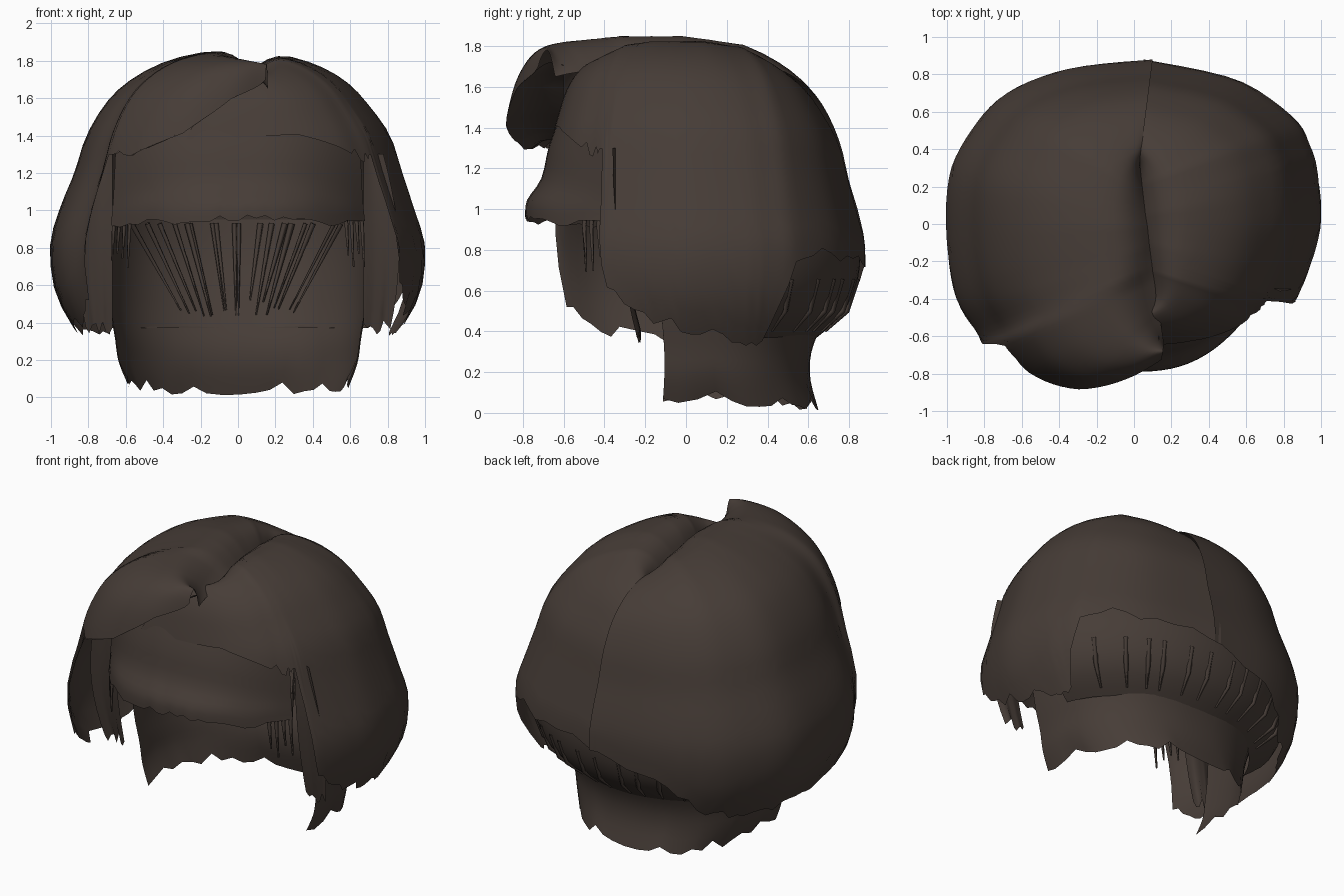
import bpy, bmesh, math, random
from mathutils import Vector

if "Cube" in bpy.data.objects:
    bpy.data.objects.remove(bpy.data.objects["Cube"])

random.seed(4)
mat = bpy.data.materials.new("dark_brown")
mat.diffuse_color = (0.062, 0.046, 0.038, 1)
mat.use_nodes = True
mat.node_tree.nodes["Principled BSDF"].inputs["Base Color"].default_value = mat.diffuse_color


def lin(keys, t):
    """Linear sample of a list of numbers, t in 0..1"""
    s = min(max(t, 0), 1) * (len(keys) - 1)
    i = min(int(s), len(keys) - 2)
    return keys[i] + (keys[i + 1] - keys[i]) * (s - i)


def spline(pts, t):
    """Catmull-Rom sample of a list of points, t in 0..1"""
    n = len(pts) - 1
    s = min(max(t, 0), 1) * n
    i = min(int(s), n - 1)
    k = s - i
    a, b, c, d = [Vector(pts[min(max(j, 0), n)]) for j in (i - 1, i, i + 1, i + 2)]
    return 0.5 * (2 * b + (c - a) * k + (2 * a - 5 * b + 4 * c - d) * k * k
                  + (3 * b - a - 3 * c + d) * k ** 3)


def sheet(name, f, nu, nv):
    """Smooth grid surface from f(u, v)"""
    bm = bmesh.new()
    g = [[bm.verts.new(f(i / nu, j / nv)) for j in range(nv + 1)] for i in range(nu + 1)]
    for i in range(nu):
        for j in range(nv):
            bm.faces.new((g[i][j], g[i + 1][j], g[i + 1][j + 1], g[i][j + 1]))
    bmesh.ops.recalc_face_normals(bm, faces=bm.faces)
    for p in bm.faces:
        p.smooth = True
    me = bpy.data.meshes.new(name)
    bm.to_mesh(me)
    bm.free()
    me.materials.append(mat)
    ob = bpy.data.objects.new(name, me)
    bpy.context.collection.objects.link(ob)


def lobe(name, part, edge, hem, prof, drop, swell, nu=60, nv=24):
    """Hair combed from the part line out to an outline, trimmed at the hem height"""
    jag = [random.uniform(-0.035, 0.035) if i > nu * 0.25 else 0 for i in range(nu + 1)]

    def f(u, v):
        s, e = spline(part, u), spline(edge, u)
        low = lin(hem, u) + jag[round(u * nu)]
        end = 1.0
        for k in range(50, 201):
            p = spline(prof, k / 200)
            if p.y - max(p.y - 0.8, 0) * lin(drop, u) / 1.05 < low:
                end = k / 200
                break
        p = spline(prof, v * end)
        z = p.y - max(p.y - 0.8, 0) * lin(drop, u) / 1.05
        r = max(p.x, 0) ** lin(swell, u)
        return Vector((s.x + (e.x - s.x) * r, s.y + (e.y - s.y) * r, z))
    sheet(name, f, nu, nv)
    return f


# large left half, sweeping forward over the forehead
left = lobe("left_hair",
     [(0.16, -0.64), (0.11, -0.3), (0.07, 0.05), (0.03, 0.33)],
     [(0.14, -0.78), (-0.1, -0.91), (-0.37, -0.95), (-0.62, -0.87), (-0.8, -0.7), (-0.83, -0.6),
      (-0.95, -0.4), (-1, -0.1), (-0.99, 0.25), (-0.87, 0.5), (-0.68, 0.7), (-0.35, 0.83), (0.1, 0.88)],
     [1.7, 1.6, 1.42, 1.32, 1.33, 0.55, 0.4, 0.37, 0.36, 0.36, 0.38, 0.6, 0.75],
     [(0, 1.71), (0.08, 1.81), (0.2, 1.85), (0.42, 1.8), (0.6, 1.7), (0.72, 1.58), (0.82, 1.4),
      (0.88, 1.2), (0.955, 1), (1, 0.8), (0.97, 0.55), (0.86, 0.33)],
     [0.07, 0.03, 0, 0, 0.04, 0.15], [0.72, 0.72, 0.8, 1, 1, 1.05, 1.25])


# curled-in underside of the forward sweep
def underside(u, v):
    a = left(0.02 + 0.29 * u, 1)
    b = Vector((a.x * 0.95 + 0.02, -0.6, a.z + 0.03))
    p = a.lerp(b, v)
    p.z += 0.03 * math.sin(math.pi * v)
    return p


sheet("sweep_underside", underside, 18, 5)

# smaller right half, running on beneath the sweep
lobe("right_hair",
     [(0.1, -0.45), (0.09, -0.25), (0.06, 0.05), (0.03, 0.33)],
     [(-0.4, -0.68), (0.05, -0.72), (0.4, -0.7), (0.64, -0.61), (0.77, -0.5), (0.83, -0.45), (0.87, -0.4),
      (0.95, -0.2), (1, 0.02), (0.98, 0.28), (0.94, 0.42), (0.85, 0.57), (0.55, 0.77), (0.05, 0.88)],
     [1.38, 1.4, 1.41, 1.34, 1.3, 1.3, 0.65, 0.47, 0.42, 0.36, 0.34, 0.8, 0.75, 0.75],
     [(0, 1.71), (0.07, 1.79), (0.2, 1.825), (0.4, 1.77), (0.56, 1.68), (0.68, 1.56), (0.8, 1.4),
      (0.87, 1.2), (0.94, 1), (1, 0.8), (0.97, 0.55), (0.84, 0.33)],
     [0.14, 0.09, 0.02, 0, 0, 0.03, 0.13], [1, 1, 1, 1, 1, 1.05, 1.25])

# rounded back layer tucking in toward the neck
back_prof = [(0.66, 1.45), (0.8, 1.25), (0.92, 1.0), (0.97, 0.8), (0.95, 0.62), (0.87, 0.48), (0.73, 0.37)]


def back(u, v):
    a = math.radians(18 + 144 * u)
    p = spline(back_prof, v)
    return (p.x * math.cos(a), 0.88 * p.x * math.sin(a), p.y)


sheet("back_layer", back, 30, 14)

# neck hair, a U-shaped band open at the front: (half width, depth, height)
nape_prof = [(0.72, 0.82, 0.95), (0.71, 0.79, 0.75), (0.69, 0.7, 0.5), (0.66, 0.62, 0.32),
             (0.64, 0.61, 0.18), (0.59, 0.65, 0.04)]
nape_jag = [random.uniform(-0.03, 0.04) for _ in range(31)]


def nape(u, v):
    a = math.radians(-10 + 200 * u)
    p = spline(nape_prof, v)
    c, s = math.cos(a), math.sin(a)
    z = p.z + (nape_jag[round(u * 30)] + 0.03 * abs(c) ** 4) * v ** 4
    x = p.x * math.copysign(abs(c) ** 0.85, c)
    y = p.y * (abs(s) ** 0.85 if s > 0 else s)
    return (x, y, max(z, 0))


sheet("nape_hair", nape, 30, 16)

# fringe across the forehead: (depth, height), flicking out at the lower edge
fringe_prof = [(0.6, 1.5), (0.67, 1.32), (0.71, 1.15), (0.78, 1.04), (0.79, 0.96)]
fringe_jag = [random.uniform(-0.02, 0.02) for _ in range(29)]


def fringe(u, v):
    x = -0.68 + 1.36 * u
    p = spline(fringe_prof, v)
    k = abs(x / 0.68)
    y = -p.x + (p.x - 0.39) * k ** 2.6
    z = p.y - (0.035 * k - fringe_jag[round(u * 28)]) * v ** 3
    return (x * (0.96 + 0.04 * v), y, z - 0.15 * k ** 3 * (1 - v))


sheet("fringe", fringe, 28, 12)


def strand(name, pts, r):
    """Thin strand tapering to a point"""
    cu = bpy.data.curves.new(name, 'CURVE')
    cu.dimensions = '3D'
    cu.bevel_depth = r
    cu.bevel_resolution = 0
    sp = cu.splines.new('POLY')
    sp.points.add(len(pts) - 1)
    for i, (q, p) in enumerate(zip(sp.points, pts)):
        q.co = (*p, 1)
        q.radius = 1 - 0.75 * i / (len(pts) - 1)
    cu.materials.append(mat)
    ob = bpy.data.objects.new(name, cu)
    bpy.context.collection.objects.link(ob)


# fine strands fanning along the inside of the neck
for i in range(18):
    k = -1 + 2 * i / 17 + random.uniform(-0.05, 0.05)
    drop = random.uniform(0.4, 0.5)
    pts = []
    for j in range(6):
        t = j / 5
        z = 0.93 - drop * t
        p = spline(nape_prof, (0.95 - z) if z > 0.75 else 0.2 + (0.75 - z) * 0.8)
        x = k * (0.56 - 0.26 * t)
        pts.append((x, p.y * max(1 - (x / p.x) ** 2, 0) ** 0.45 - 0.01, z))
    strand("neck_strand", pts, random.uniform(0.012, 0.02))

# short strands outside, below the back layer
for i in range(12):
    a = math.radians(40 + 9 * i + random.uniform(-2, 2))
    strand("back_strand", [(r * math.cos(a), 0.88 * r * math.sin(a), z)
                           for r, z in ((0.95, 0.66), (0.9, 0.5), (0.78, 0.4))], 0.022)

for s in (-1, 1):
    # pointed wisps at the temples
    for i in range(4):
        x, y = 0.58 + 0.028 * i, -0.5 + 0.035 * i
        b = random.uniform(0.68, 0.78)
        strand("temple_wisp", [(s * (x - 0.02), y + 0.03, 1.1), (s * x, y, 0.92),
                               (s * (x + 0.01), y + 0.01, b)], 0.02)

    # hair in front of the ears, closing the gap to the side lobes
    tips = [random.uniform(-0.04, 0.04) for _ in range(9)]

    def ear(u, v, s=s):
        z = 1.3 - (0.93 + tips[round(u * 8)]) * v
        wide = 0.05 + 0.14 * math.sin(math.pi * (0.15 + 0.7 * v) * 0.9)
        return (s * (0.67 + wide * u), -0.36 + 0.02 * math.sin(math.pi * u) + 0.12 * v * v, z)
    sheet("ear_hair", ear, 8, 10)
